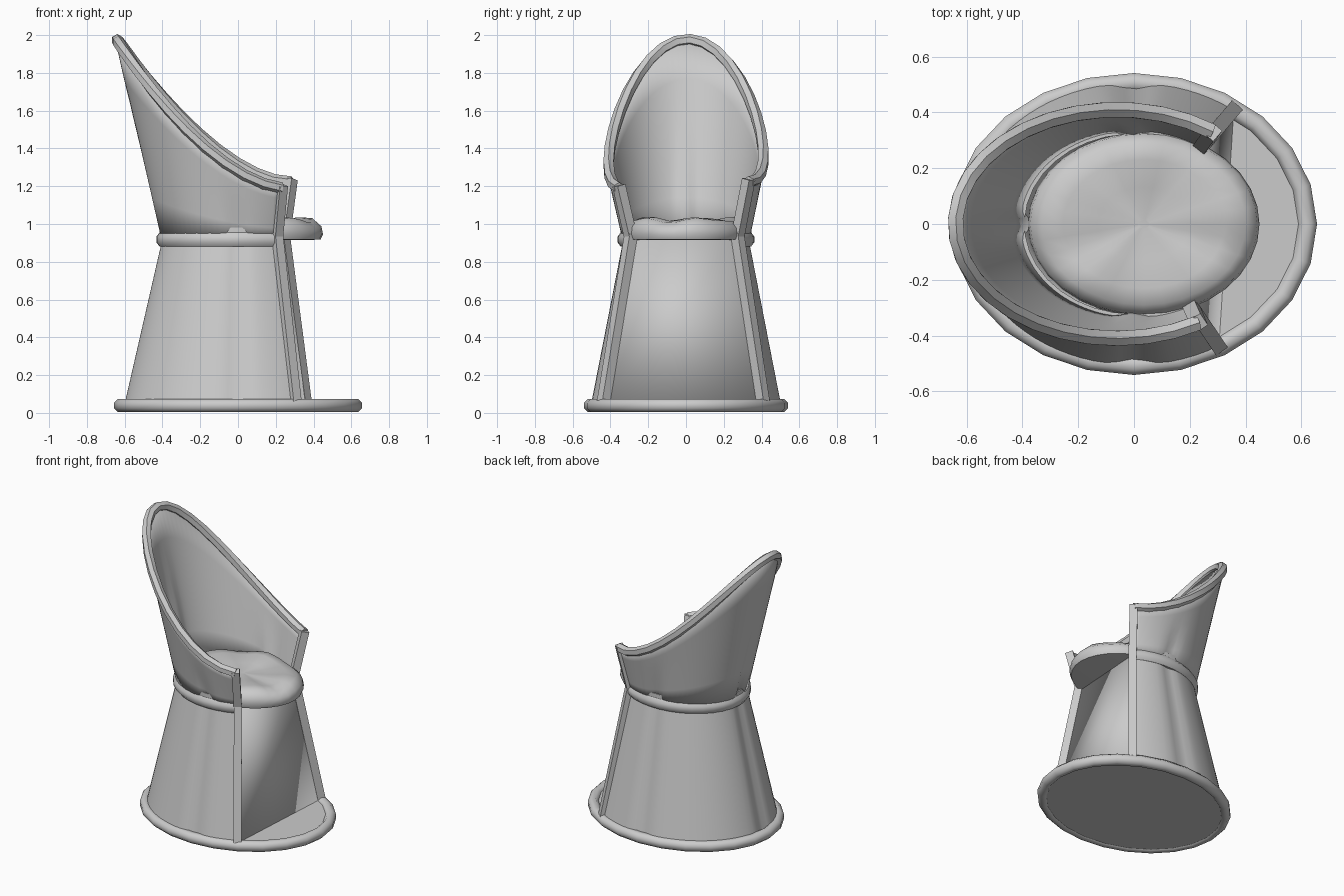
import bpy, bmesh
from math import sin, cos, pi, radians, exp
from mathutils import Vector

cube = bpy.data.objects.get("Cube")
if cube:
    bpy.data.objects.remove(cube, do_unlink=True)

grey = bpy.data.materials.new("plain_grey")
grey.use_nodes = True
grey.diffuse_color = (0.6, 0.6, 0.6, 1)
grey.node_tree.nodes["Principled BSDF"].inputs["Base Color"].default_value = (0.6, 0.6, 0.6, 1)

START, END = radians(54), radians(300)   # the chair opens toward +x
WAIST = 0.93


def finish(obj, angle=40):
    obj.data.materials.append(grey)
    bpy.ops.object.select_all(action='DESELECT')
    obj.select_set(True)
    bpy.context.view_layer.objects.active = obj
    bpy.ops.object.shade_smooth_by_angle(angle=radians(angle))
    return obj


def loft(name, rings, closed=False, cap=False, angle=40):
    """Skin a list of equally long point rings."""
    bm = bmesh.new()
    rows = [[bm.verts.new(p) for p in ring] for ring in rings]
    n = len(rows[0])
    for low, high in zip(rows, rows[1:]):
        for i in range(n if closed else n - 1):
            j = (i + 1) % n
            bm.faces.new((low[i], low[j], high[j], high[i]))
    if cap:
        bm.faces.new(rows[0][::-1])
        bm.faces.new(rows[-1])
    bmesh.ops.recalc_face_normals(bm, faces=bm.faces)
    mesh = bpy.data.meshes.new(name)
    bm.to_mesh(mesh)
    bm.free()
    obj = bpy.data.objects.new(name, mesh)
    bpy.context.collection.objects.link(obj)
    return finish(obj, angle)


def tube(name, points, size, closed=False, sides=8, squash=1.0, angle=50):
    """Sweep a round or square section along a path."""
    pts = [Vector(p) for p in points]
    n = len(pts)
    rings = []
    for i, p in enumerate(pts):
        before = pts[i - 1] if closed or i else p
        after = pts[(i + 1) % n] if closed or i < n - 1 else p
        way = (after - before).normalized()
        ref = Vector((0, 0, 1)) if abs(way.z) < 0.93 else Vector((p.x, p.y, 0)).normalized()
        side = way.cross(ref).normalized()
        up = side.cross(way)
        rings.append([p + size * (side * squash * cos(a) + up * sin(a))
                      for a in (2 * pi * (k + 0.5) / sides for k in range(sides))])
    if closed:
        rings.append(rings[0])
    obj = loft(name, rings, True, not closed, angle)
    if closed:
        bm = bmesh.new()
        bm.from_mesh(obj.data)
        bmesh.ops.remove_doubles(bm, verts=bm.verts, dist=1e-5)
        bm.to_mesh(obj.data)
        bm.free()
    return obj


def ellipse(rx, ry, z, n=24, cx=0):
    return [(cx + rx * cos(2 * pi * i / n), ry * sin(2 * pi * i / n), z) for i in range(n)]


def arc(n):
    return [START + (END - START) * i / (n - 1) for i in range(n)]


def groove(a, depth):
    """Shallow pleats at the two sides and the back."""
    return 1 - depth * sum(exp(-((a - c) / 0.1) ** 2) for c in (pi / 2, pi, 1.5 * pi))


def foot_point(a, z=0.05):
    return Vector((0.61 * cos(a), 0.51 * sin(a), z))


def waist_point(a, z=WAIST):
    return Vector((0.405 * cos(a), 0.335 * sin(a), z))


def rim_point(a):
    x = -0.06 + 0.58 * cos(a)
    y = 0.41 * sin(a)
    drop = max(0, (0.26 - x) / 0.90)
    return Vector((x, y, 1.205 + 0.77 * drop ** 1.7 + 0.05 * y))


def pleated(p, a, depth):
    g = groove(a, depth)
    return Vector((p.x * g, p.y * g, p.z))


# Base plate and its rounded edge
loft("base_plate", [ellipse(0.62, 0.505, z) for z in (0.012, 0.055)], True, True)
tube("base_edge", ellipse(0.622, 0.507, 0.039), 0.037, closed=True)

# Skirt: pleated tapering wall, with a flat panel across the opening
steps = arc(57)
loft("skirt", [[pleated(foot_point(a).lerp(waist_point(a), f), a, 0.045) for a in steps]
               for f in (0, 0.5, 1)])
ends = (END, START)
panel = loft("front_panel", [[foot_point(a) for a in ends], [waist_point(a) for a in ends]])
panel.modifiers.new("thickness", 'SOLIDIFY').thickness = 0.015

# Flared backrest shell, pleats fading out toward the rim
rows = []
for f in (0, 0.2, 0.4, 0.6, 0.8, 1):
    rows.append([pleated(waist_point(a).lerp(rim_point(a), f), a, 0.06 * max(0, 1 - f / 0.7))
                 for a in steps])
shell = loft("backrest_shell", rows)
wall = shell.modifiers.new("thickness", 'SOLIDIFY')
wall.thickness = 0.02
wall.offset = 0

# Rim trim, waist belt and collar
tube("backrest_rim", [rim_point(a) for a in arc(25)], 0.031, sides=6)
tube("waist_belt", [waist_point(a, 0.918) for a in arc(25)], 0.04, squash=0.75)
tube("collar", [waist_point(a, 0.965) for a in arc(25)], 0.025, sides=4, squash=0.7)

# Square posts on both sides of the opening
for side, a in (("left", START), ("right", END)):
    tube(side + "_skirt_post", [foot_point(a, 0.03), waist_point(a, 0.95)], 0.036, sides=4)
    tube(side + "_arm_post", [waist_point(a, 0.92), rim_point(a) + Vector((0, 0, 0.015))],
         0.036, sides=4)

# Cushion: flat below, softly uneven on top
profile = [(0.86, 0.916, 0), (0.97, 0.918, 0), (1.0, 0.945, 0.2), (0.98, 0.985, 0.6),
           (0.88, 1.02, 1), (0.7, 1.027, 0.8), (0.4, 1.012, 0.4), (0.05, 1.005, 0)]
rings = []
for r, z, wave in profile:
    ring = []
    for i, (x, y, h) in enumerate(ellipse(0.415 * r, 0.33 * r, z, 32, 0.035)):
        t = 2 * pi * i / 32
        ring.append((x, y, h + wave * 0.01 * (sin(5 * t) + 0.5 * sin(8 * t + 1))))
    rings.append(ring)
loft("seat_cushion", rings, True, True, 60)
